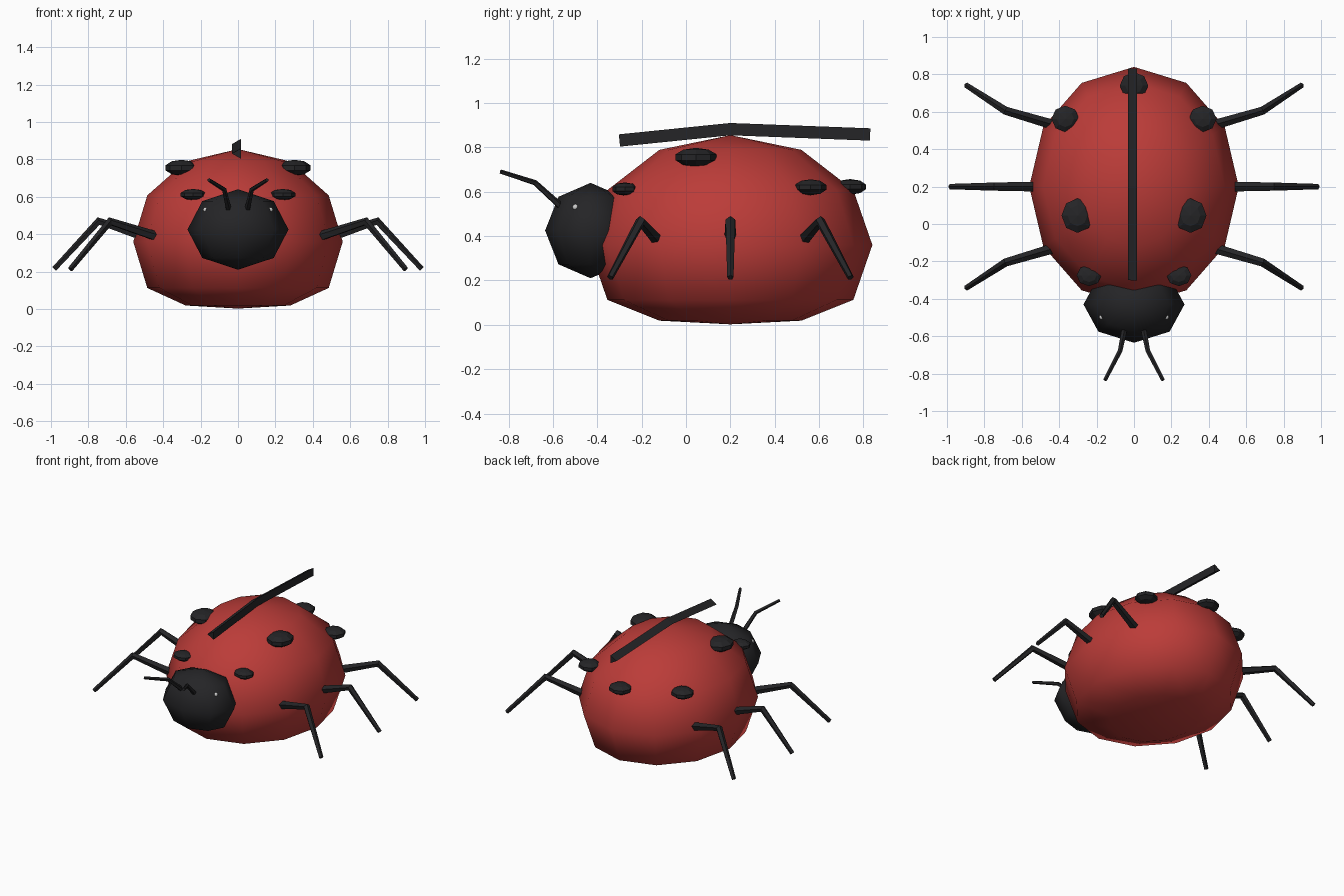
import bpy, bmesh, math
from mathutils import Vector

if "Cube" in bpy.data.objects:
    bpy.data.objects.remove(bpy.data.objects["Cube"])


def material(name, rgb):
    m = bpy.data.materials.new(name)
    m.diffuse_color = (*rgb, 1)
    m.use_nodes = True
    m.node_tree.nodes["Principled BSDF"].inputs["Base Color"].default_value = m.diffuse_color
    return m


RED = material("red_shell", (0.5, 0.045, 0.04))
BLACK = material("black_parts", (0.018, 0.018, 0.02))
WHITE = material("white_eye", (0.9, 0.9, 0.9))


def finish(bm, name, mat, smooth=False):
    bmesh.ops.recalc_face_normals(bm, faces=bm.faces)
    for f in bm.faces:
        f.smooth = smooth
    me = bpy.data.meshes.new(name)
    bm.to_mesh(me)
    bm.free()
    me.materials.append(mat)
    ob = bpy.data.objects.new(name, me)
    bpy.context.collection.objects.link(ob)
    return ob


def ellipsoid(name, centre, radii, segs, rings, mat, smooth=False, floor=None):
    bm = bmesh.new()
    bmesh.ops.create_uvsphere(bm, u_segments=segs, v_segments=rings, radius=1)
    for v in bm.verts:
        v.co = Vector(c + r * a for c, r, a in zip(centre, radii, v.co))
        if floor is not None and v.co.z < floor:
            v.co.z = floor + (v.co.z - floor) * 0.25   # flattened underside
    return finish(bm, name, mat, smooth)


def tube(name, path, radii, sides, ref, mat):
    """Capped tube along a path; the first corner of each section points to ref."""
    bm = bmesh.new()
    pts = [Vector(p) for p in path]
    ref = Vector(ref)
    sections = []
    for i, p in enumerate(pts):
        t = Vector()
        if i > 0:
            t += (p - pts[i - 1]).normalized()
        if i < len(pts) - 1:
            t += (pts[i + 1] - p).normalized()
        t.normalize()
        u = (ref - t * ref.dot(t)).normalized()
        w = t.cross(u)
        sections.append([
            bm.verts.new(p + radii[i] * (u * math.cos(a) + w * math.sin(a)))
            for a in (2 * math.pi * k / sides for k in range(sides))])
    for a, b in zip(sections, sections[1:]):
        for k in range(sides):
            n = (k + 1) % sides
            bm.faces.new((a[k], a[n], b[n], b[k]))
    bm.faces.new(sections[0])
    bm.faces.new(sections[-1])
    return finish(bm, name, mat)


# Body and head
ellipsoid("body", (0, 0.2, 0.36), (0.56, 0.64, 0.495), 12, 6, RED, True, floor=0.048)
ellipsoid("head", (0, -0.43, 0.425), (0.27, 0.205, 0.215), 8, 4, BLACK, True)

# Wing seam along the back
tube("wing_seam", [(0, -0.3, 0.831), (0, 0.2, 0.882), (0, 0.83, 0.858)],
     [0.032] * 3, 3, (-1, 0, 0), BLACK)

# Tail spot
ellipsoid("tail_spot", (0, 0.74, 0.622), (0.08, 0.075, 0.035), 8, 5, BLACK)

# Paired parts
spots = {"front": ((0.24, -0.275, 0.612), (0.07, 0.06, 0.03)),
         "middle": ((0.302, 0.045, 0.755), (0.09, 0.097, 0.043)),
         "rear": ((0.367, 0.562, 0.62), (0.078, 0.074, 0.036))}
legs = {"front": [(0.43, -0.13, 0.385), (0.685, -0.205, 0.468), (0.897, -0.342, 0.213)],
        "middle": [(0.5, 0.2, 0.385), (0.745, 0.2, 0.468), (0.982, 0.2, 0.213)],
        "rear": [(0.43, 0.53, 0.385), (0.685, 0.605, 0.468), (0.897, 0.742, 0.213)]}
antenna = [(0.05, -0.56, 0.53), (0.075, -0.68, 0.64), (0.155, -0.835, 0.69)]

for side, s in (("right", 1), ("left", -1)):
    def mirror(p):
        return (s * p[0], p[1], p[2])

    for pos, (c, r) in spots.items():
        ellipsoid(f"{pos}_spot_{side}", mirror(c), r, 8, 5, BLACK)
    for pos, path in legs.items():
        tube(f"{pos}_leg_{side}", [mirror(p) for p in path],
             [0.028, 0.023, 0.015], 5, (0, 0, 1), BLACK)
    tube(f"antenna_{side}", [mirror(p) for p in antenna],
         [0.016, 0.013, 0.01], 5, (0, 0, 1), BLACK)
    ellipsoid(f"eye_{side}", mirror((0.173, -0.498, 0.53)), (0.014,) * 3, 8, 6, WHITE, True)
